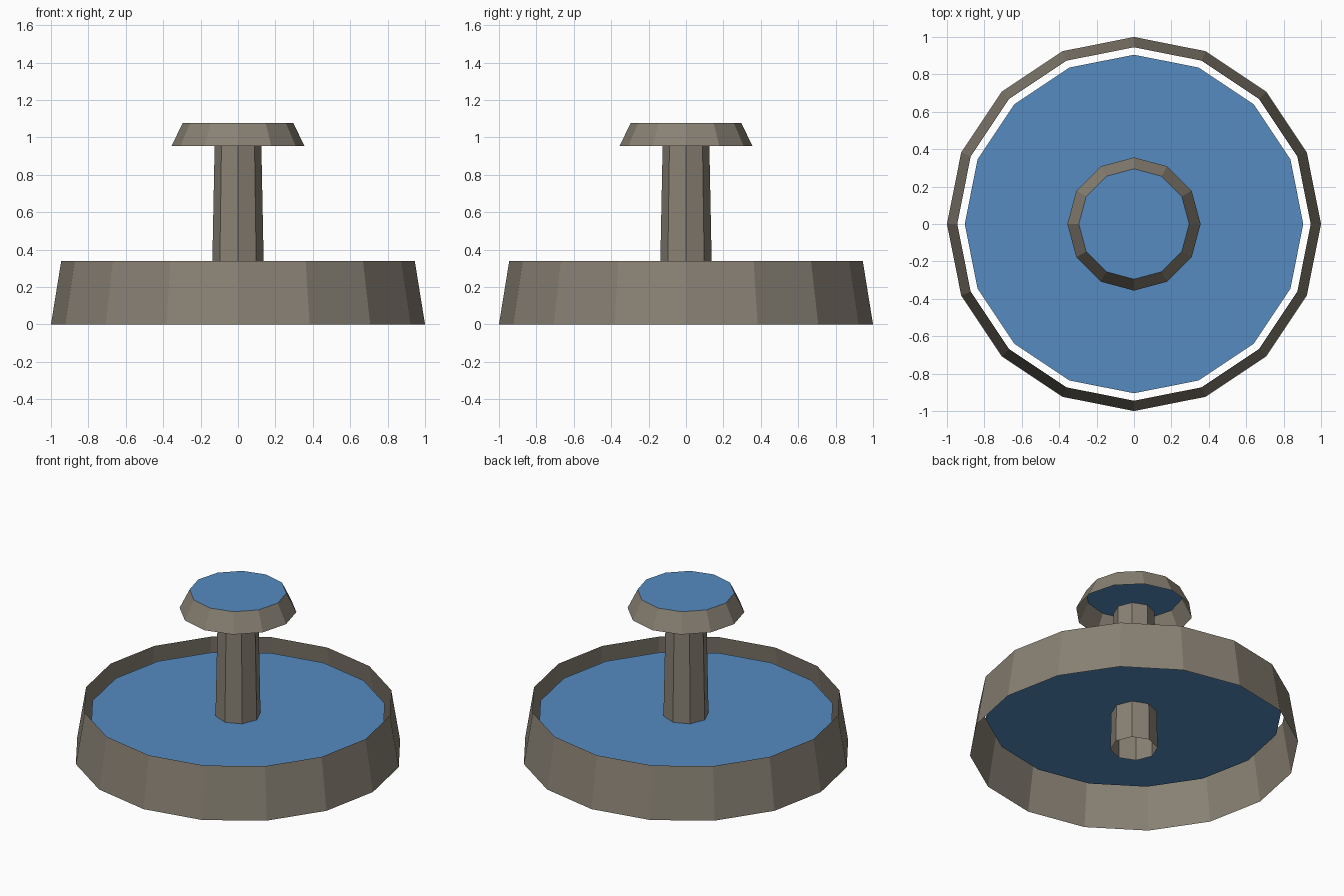
import bpy
import bmesh
from math import cos, sin, tau

cube = bpy.data.objects.get("Cube")
if cube:
    bpy.data.objects.remove(cube, do_unlink=True)


def make_material(name, rgb):
    mat = bpy.data.materials.new(name)
    mat.use_nodes = True
    color = (*rgb, 1.0)
    mat.diffuse_color = color
    mat.node_tree.nodes["Principled BSDF"].inputs["Base Color"].default_value = color
    return mat


stone = make_material("warm grey stone", (0.25, 0.22, 0.175))
water = make_material("blue water", (0.09, 0.26, 0.53))


def ring(bm, sides, radius, z):
    return [bm.verts.new((radius * cos(tau * i / sides),
                          radius * sin(tau * i / sides), z))
            for i in range(sides)]


def finish(bm, name, mat):
    mesh = bpy.data.meshes.new(name)
    bm.to_mesh(mesh)
    bm.free()
    mesh.materials.append(mat)
    obj = bpy.data.objects.new(name, mesh)
    bpy.context.collection.objects.link(obj)
    return obj


def tapered_wall(name, sides, r_low, z_low, r_high, z_high):
    """Open-ended faceted wall, facing outward."""
    bm = bmesh.new()
    low = ring(bm, sides, r_low, z_low)
    high = ring(bm, sides, r_high, z_high)
    for i in range(sides):
        j = (i + 1) % sides
        bm.faces.new((low[i], low[j], high[j], high[i]))
    return finish(bm, name, stone)


def water_disc(name, sides, radius, z):
    bm = bmesh.new()
    bm.faces.new(ring(bm, sides, radius, z))
    return finish(bm, name, water)


# Wide lower basin, with its water sitting inside the rim
tapered_wall("basin_wall", 16, 1.0, 0.0, 0.945, 0.34)
water_disc("basin_water", 16, 0.905, 0.253)

# Central column running from the ground to the upper bowl
tapered_wall("column", 8, 0.144, 0.0, 0.125, 0.953)

# Small upper bowl, filled to its rim
tapered_wall("upper_bowl", 12, 0.356, 0.953, 0.295, 1.078)
water_disc("upper_water", 12, 0.295, 1.078)
